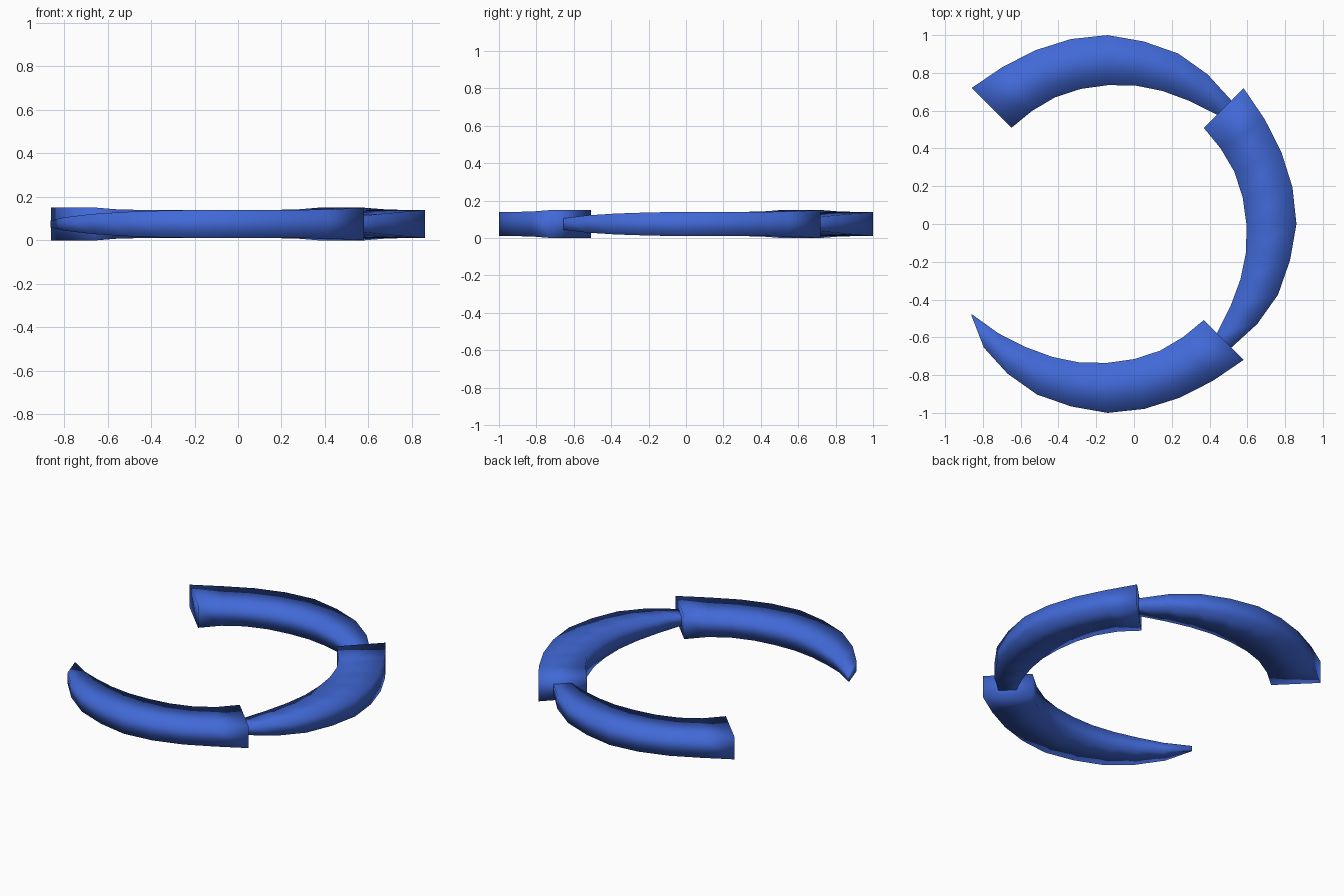
import bpy, bmesh
from math import cos, sin, radians

if "Cube" in bpy.data.objects:
    bpy.data.objects.remove(bpy.data.objects["Cube"])

blue = bpy.data.materials.new("blue")
blue.diffuse_color = (0.053, 0.141, 0.68, 1)
blue.use_nodes = True
blue.node_tree.nodes["Principled BSDF"].inputs["Base Color"].default_value = blue.diffuse_color

CX, MID, STEP = -0.14, 0.075, 11.25
# cross-sections along the arc: inner radius, outer radius, half height
SECTIONS = [(0.720, 1.018, 0.075), (0.720, 1.000, 0.066), (0.726, 0.996, 0.065),
            (0.729, 0.998, 0.065), (0.735, 1.000, 0.065), (0.748, 0.985, 0.062),
            (0.762, 0.977, 0.056), (0.783, 0.953, 0.046), (0.818, 0.926, 0.031),
            (0.862, 0.868, 0.016)]


def tapered_arc(name, start):
    bm = bmesh.new()
    rings = []
    for i, (r_in, r_out, h) in enumerate(SECTIONS):
        a = radians(start - i * STEP)
        corners = [(r_in, -h), (r_out, -h), (r_out, h), (r_in, h)]
        rings.append([bm.verts.new((CX + r * cos(a), r * sin(a), MID + z))
                      for r, z in corners])
    for p, q in zip(rings, rings[1:]):
        for k in range(4):
            n = (k + 1) % 4
            bm.faces.new((p[k], p[n], q[n], q[k]))
    # blunt start and thin tip
    bm.faces.new(rings[0])
    bm.faces.new(rings[-1])
    bmesh.ops.recalc_face_normals(bm, faces=bm.faces)
    for f in bm.faces:
        f.smooth = True
    mesh = bpy.data.meshes.new(name)
    bm.to_mesh(mesh)
    bm.free()
    mesh.materials.append(blue)
    bpy.context.collection.objects.link(bpy.data.objects.new(name, mesh))


# three overlapping arcs, each a quarter turn on from the last
for name, start in (("back_arc", 135), ("right_arc", 45), ("front_arc", -45)):
    tapered_arc(name, start)
